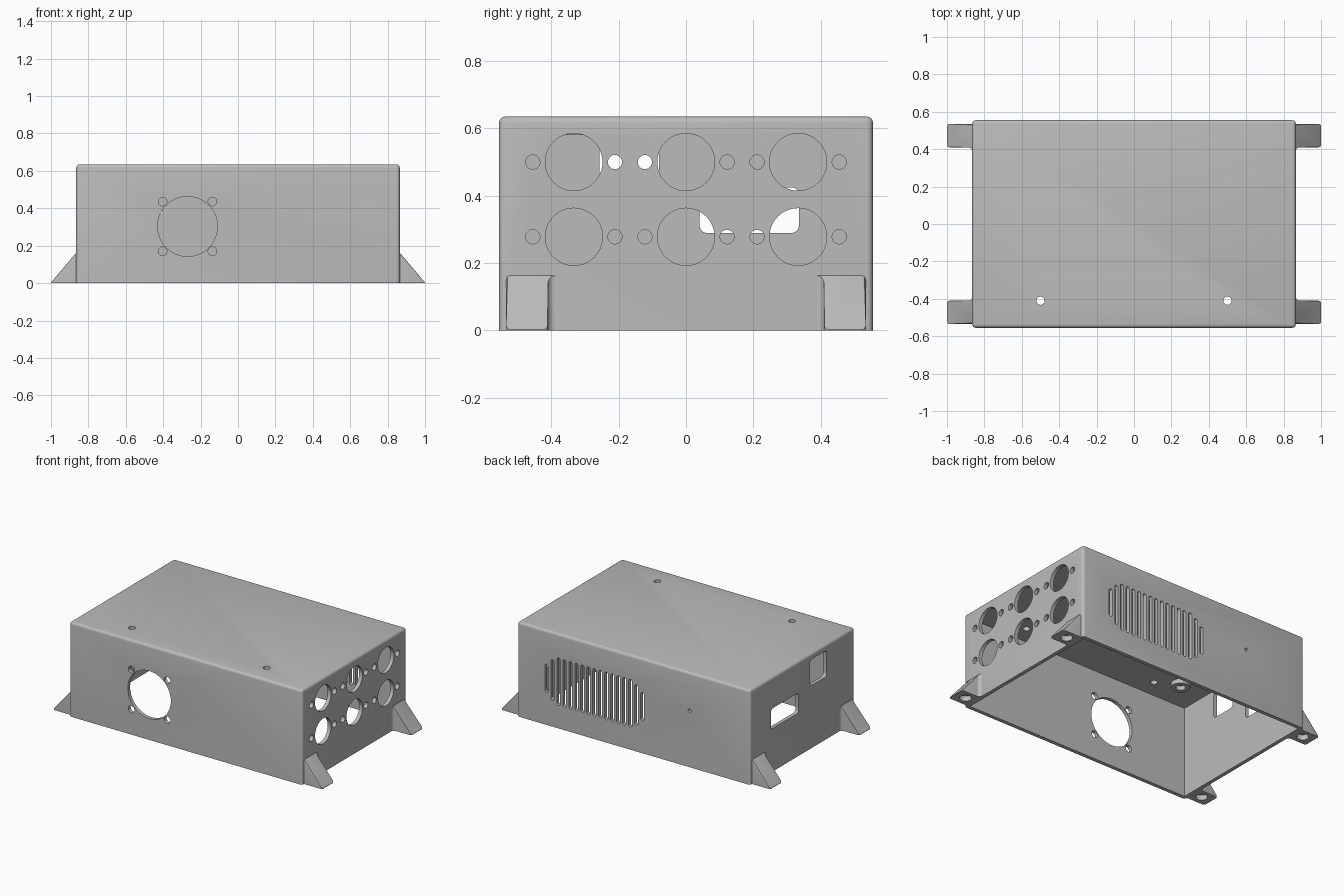
import bpy, bmesh, math
from mathutils import Vector

if "Cube" in bpy.data.objects:
    bpy.data.objects.remove(bpy.data.objects["Cube"], do_unlink=True)

LX, LY, H = 0.865, 0.555, 0.635   # half length, half depth, height of the case
WALL = 0.025

grey = bpy.data.materials.new("plain grey")
grey.use_nodes = True
grey.diffuse_color = (0.5, 0.5, 0.5, 1)
grey.node_tree.nodes["Principled BSDF"].inputs["Base Color"].default_value = (0.5, 0.5, 0.5, 1)


def arc(cx, cy, r, a0, a1, n):
    return [(cx + r * math.cos(math.radians(a0 + (a1 - a0) * i / n)),
             cy + r * math.sin(math.radians(a0 + (a1 - a0) * i / n))) for i in range(n + 1)]


def rounded(cu, cv, w, h, r, n=6):
    """Rounded rectangle outline; a circle when w = h = 2r."""
    pts = []
    for k, (su, sv) in enumerate([(1, 1), (-1, 1), (-1, -1), (1, -1)]):
        pts += arc(cu + su * (w / 2 - r), cv + sv * (h / 2 - r), r, 90 * k, 90 * k + 90, n)
    return pts


def circle(cu, cv, r, n=10):
    return rounded(cu, cv, 2 * r, 2 * r, r, n)


def prism(bm, outline, axis, d0, d1):
    """Extrude an outline along an axis from d0 to d1."""
    place = {"x": lambda u, v, d: (d, u, v),
             "y": lambda u, v, d: (u, d, v),
             "z": lambda u, v, d: (u, v, d)}[axis]
    face = bm.faces.new([bm.verts.new(place(u, v, d0)) for u, v in outline])
    top = bmesh.ops.extrude_face_region(bm, geom=[face])["geom"]
    shift = Vector(place(0, 0, d1 - d0))
    bmesh.ops.translate(bm, vec=shift, verts=[g for g in top if isinstance(g, bmesh.types.BMVert)])


def finish(bm, name):
    bmesh.ops.remove_doubles(bm, verts=bm.verts, dist=0.0001)
    bmesh.ops.recalc_face_normals(bm, faces=bm.faces)
    mesh = bpy.data.meshes.new(name)
    bm.to_mesh(mesh)
    bm.free()
    mesh.materials.append(grey)
    obj = bpy.data.objects.new(name, mesh)
    bpy.context.collection.objects.link(obj)
    return obj


def apply_all(obj):
    bpy.ops.object.select_all(action="DESELECT")
    obj.select_set(True)
    bpy.context.view_layer.objects.active = obj
    for m in list(obj.modifiers):
        bpy.ops.object.modifier_apply(modifier=m.name)


def cut(obj, bm):
    """Subtract the cutter mesh from the object."""
    cutter = finish(bm, "cutter")
    cutter.hide_render = True
    m = obj.modifiers.new("cut", "BOOLEAN")
    m.operation, m.solver, m.object = "DIFFERENCE", "EXACT", cutter
    apply_all(obj)
    bpy.data.objects.remove(cutter, do_unlink=True)


def smooth(obj):
    apply_all(obj)
    bpy.ops.object.shade_smooth_by_angle(angle=math.radians(30))


# Case: rounded box, open underneath
bm = bmesh.new()
prism(bm, [(-LX, -LY), (LX, -LY), (LX, LY), (-LX, LY)], "z", 0, H)
edges = [e for e in bm.edges if max(v.co.z for v in e.verts) > 0.1]
bmesh.ops.bevel(bm, geom=edges, offset=0.018, segments=4, profile=0.5, affect="EDGES")
case = finish(bm, "case")
bm = bmesh.new()
ix, iy = LX - WALL, LY - WALL
prism(bm, [(-ix, -iy), (ix, -iy), (ix, iy), (-ix, iy)], "z", -0.1, H - WALL)
cut(case, bm)

bm = bmesh.new()
# Fan opening and its screw holes in the front
fx, fz = -0.27, 0.303
front = (-LY - 0.05, -LY + 0.05)
prism(bm, circle(fx, fz, 0.16, 16), "y", *front)
for sx in (-1, 1):
    for sz in (-1, 1):
        prism(bm, circle(fx + sx * 0.133, fz + sz * 0.133, 0.023), "y", *front)

# Six socket openings with paired screw holes on the +x end
end = (LX - 0.05, LX + 0.05)
for y in (-0.333, 0, 0.333):
    for z in (0.278, 0.5):
        prism(bm, circle(y, z, 0.085, 12), "x", *end)
        for s in (-1, 1):
            prism(bm, circle(y + s * 0.122, z, 0.021), "x", *end)

# Two rounded rectangular openings on the -x end
other = (-LX - 0.05, -LX + 0.05)
prism(bm, rounded(0.188, 0.357, 0.295, 0.135, 0.022), "x", *other)
prism(bm, rounded(-0.168, 0.508, 0.177, 0.175, 0.022), "x", *other)

# Vent slots and pinhole in the back
back = (LY - 0.05, LY + 0.05)
SLOTS = 17
for i in range(SLOTS):
    side = min(i, SLOTS - 1 - i)
    length = (0.19, 0.27)[side] if side < 2 else 0.32
    prism(bm, rounded(-0.064 + i * 0.0445, 0.312, 0.024, length, 0.012), "y", *back)
prism(bm, circle(-0.415, 0.38, 0.011), "y", *back)

# Two holes in the top
for x in (-0.5, 0.5):
    prism(bm, circle(x, -0.41, 0.022), "z", H - 0.06, H + 0.05)
cut(case, bm)
smooth(case)

# Feet: sloped brackets with a fillet to the wall and a blind hole below
TIP, Y0, Y1, R = 1.0, 0.41, 0.535, 0.02
outline = [(0.85, Y1), (0.85, Y0 - R)]
outline += arc(LX + R, Y0 - R, R, 180, 90, 5)
outline += arc(TIP - 0.014, Y0 + 0.014, 0.014, -90, 0, 4)
outline += arc(TIP - 0.014, Y1 - 0.014, 0.014, 0, 90, 4)
bm = bmesh.new()
prism(bm, outline, "z", 0, 0.3)
slope = Vector((0.16, 0, TIP - LX)).normalized()
cutaway = bmesh.ops.bisect_plane(bm, geom=bm.verts[:] + bm.edges[:] + bm.faces[:],
                                 plane_co=(TIP + 0.002, 0, 0), plane_no=slope, clear_outer=True)
rim = [g for g in cutaway["geom_cut"] if isinstance(g, bmesh.types.BMEdge)]
bmesh.ops.edgeloop_fill(bm, edges=rim)
sides = [e for e in rim if e.calc_length() > 0.06
         and abs(e.verts[0].co.y - e.verts[1].co.y) < 0.001]
bmesh.ops.bevel(bm, geom=sides, offset=0.012, segments=3, profile=0.5, affect="EDGES")
feet = finish(bm, "mounting_feet")
bm = bmesh.new()
prism(bm, circle(0.925, 0.472, 0.036), "z", -0.05, 0.035)
cut(feet, bm)
mirror = feet.modifiers.new("mirror", "MIRROR")
mirror.use_axis = (True, True, False)
smooth(feet)

# Hollow boss under the top
bm = bmesh.new()
prism(bm, circle(-0.63, -0.315, 0.058), "z", 0.58, H - WALL + 0.005)
boss = finish(bm, "inner_boss")
bm = bmesh.new()
prism(bm, circle(-0.63, -0.315, 0.03), "z", 0.5, H - WALL)
cut(boss, bm)
smooth(boss)
